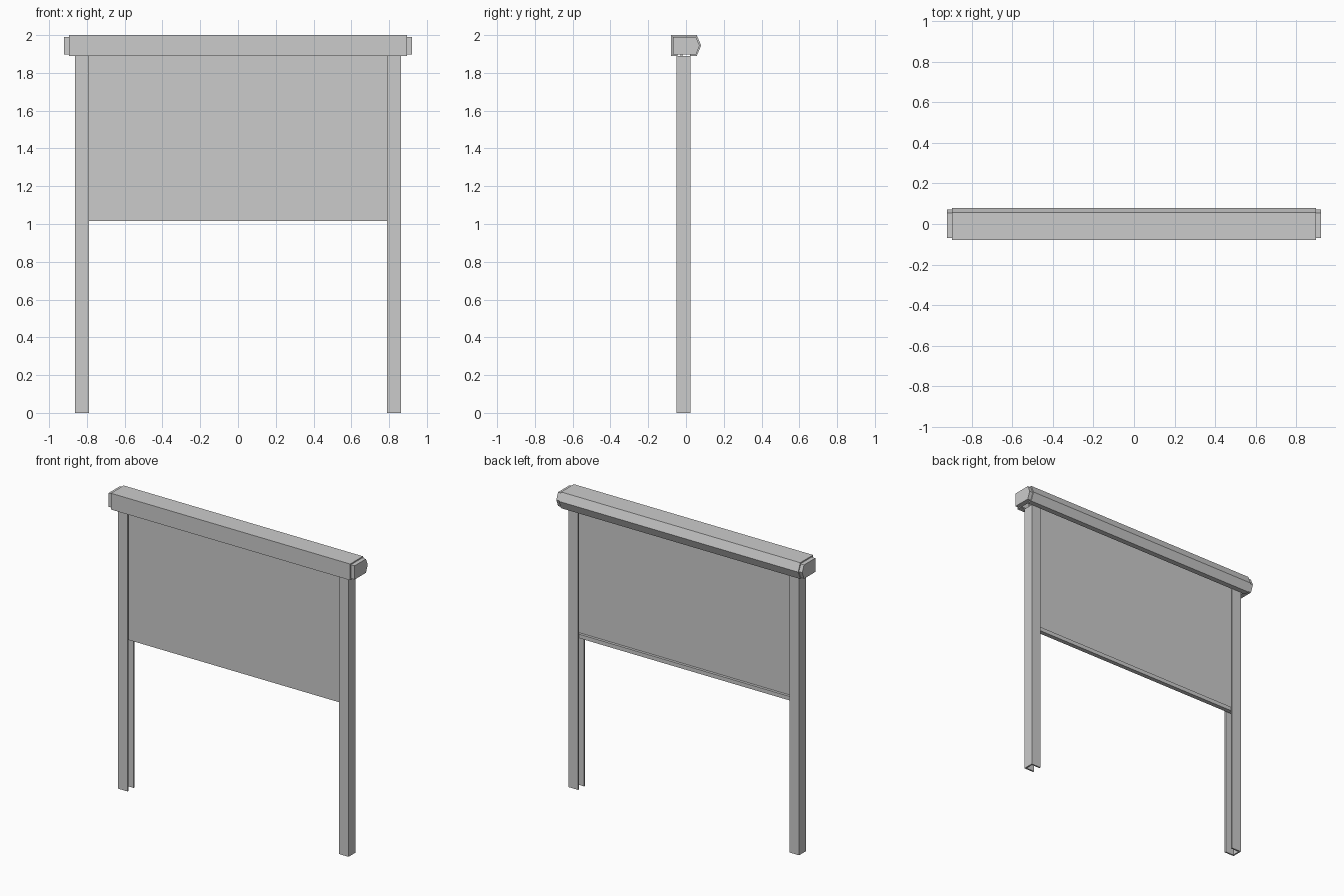
import bpy, bmesh
from mathutils import Vector

if "Cube" in bpy.data.objects:
    bpy.data.objects.remove(bpy.data.objects["Cube"])


def extrude(name, pts, axis, lo, hi):
    """Extrude a 2D outline: (y, z) along x, or (x, y) along z."""
    def place(p, d):
        return (d, p[0], p[1]) if axis == 'x' else (p[0], p[1], d)
    bm = bmesh.new()
    face = bm.faces.new([bm.verts.new(place(p, lo)) for p in pts])
    res = bmesh.ops.extrude_face_region(bm, geom=[face])
    vec = Vector((hi - lo, 0, 0)) if axis == 'x' else Vector((0, 0, hi - lo))
    moved = [g for g in res['geom'] if isinstance(g, bmesh.types.BMVert)]
    bmesh.ops.translate(bm, verts=moved, vec=vec)
    bmesh.ops.recalc_face_normals(bm, faces=bm.faces)
    me = bpy.data.meshes.new(name)
    bm.to_mesh(me)
    bm.free()
    ob = bpy.data.objects.new(name, me)
    bpy.context.collection.objects.link(ob)
    return ob


# Roller housing: bent sheet with a slot underneath for the curtain
extrude("housing", [
    (-0.045, 1.89), (-0.08, 1.89), (-0.08, 2.0), (0.057, 2.0),
    (0.08, 1.945), (0.057, 1.89), (0.02, 1.89), (0.02, 1.898),
    (0.052, 1.898), (0.071, 1.945), (0.052, 1.992), (-0.072, 1.992),
    (-0.072, 1.898), (-0.045, 1.898)], 'x', -0.895, 0.895)

cap = [(-0.068, 1.99), (0.053, 1.99), (0.072, 1.945), (0.053, 1.897), (-0.068, 1.897)]
for side, s in (("left", -1), ("right", 1)):
    # End cap of the housing
    extrude(side + "_end_cap", cap, 'x', s * 0.885, s * 0.92)
    # Guide rail: channel open towards the curtain
    channel = [(0.79, -0.05), (0.862, -0.05), (0.862, 0.023), (0.79, 0.023),
               (0.79, 0.013), (0.852, 0.013), (0.852, -0.04), (0.79, -0.04)]
    extrude(side + "_guide_rail", [(s * x, y) for x, y in channel], 'z', 0.0, 1.89)

# Curtain with a thicker bottom bar projecting at the back
extrude("curtain", [
    (-0.03, 1.015), (0.0, 1.015), (0.0, 1.042), (-0.018, 1.042),
    (-0.018, 1.94), (-0.03, 1.94)], 'x', -0.845, 0.845)
